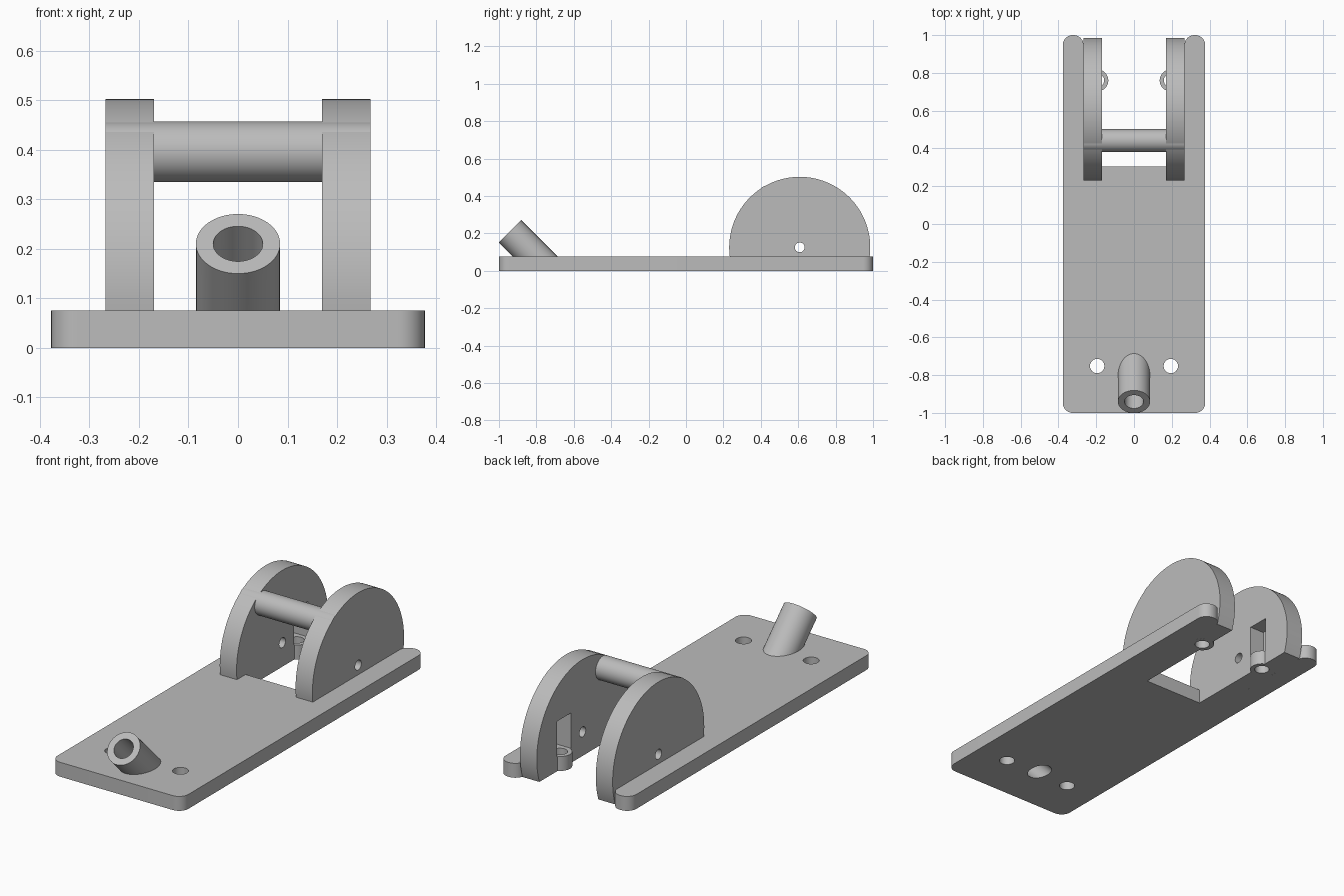
import bpy, bmesh
from math import sin, cos, pi, radians, atan2
from mathutils import Vector, Matrix

cube = bpy.data.objects.get("Cube")
if cube:
    bpy.data.objects.remove(cube, do_unlink=True)

grey = bpy.data.materials.new("plain_grey")
grey.use_nodes = True
grey.diffuse_color = (0.5, 0.5, 0.5, 1)
grey.node_tree.nodes["Principled BSDF"].inputs["Base Color"].default_value = (0.5, 0.5, 0.5, 1)

PLATE_TOP = 0.075
HALF_W, INNER, OUTER = 0.377, 0.17, 0.267      # plate half width, cheek faces
SLOT_Y = 0.305
DISC_Y, DISC_Z, DISC_R = 0.608, 0.125, 0.377


def add_object(name, bm):
    bmesh.ops.recalc_face_normals(bm, faces=bm.faces)
    mesh = bpy.data.meshes.new(name)
    bm.to_mesh(mesh)
    bm.free()
    mesh.materials.append(grey)
    obj = bpy.data.objects.new(name, mesh)
    bpy.context.collection.objects.link(obj)
    return obj


def prism(name, points, offset):
    """Extrude a closed planar outline by an offset."""
    bm = bmesh.new()
    face = bm.faces.new([bm.verts.new(p) for p in points])
    new = bmesh.ops.extrude_face_region(bm, geom=[face])["geom"]
    bmesh.ops.translate(bm, vec=offset, verts=[g for g in new if isinstance(g, bmesh.types.BMVert)])
    return add_object(name, bm)


def rod(name, start, end, radius, sides=64):
    start, end = Vector(start), Vector(end)
    axis = end - start
    place = Matrix.Translation((start + end) / 2) @ axis.to_track_quat('Z', 'Y').to_matrix().to_4x4()
    bm = bmesh.new()
    bmesh.ops.create_cone(bm, cap_ends=True, segments=sides, radius1=radius,
                          radius2=radius, depth=axis.length, matrix=place)
    return add_object(name, bm)


def box(name, low, high):
    low, high = Vector(low), Vector(high)
    place = Matrix.Translation((low + high) / 2) @ Matrix.Diagonal((*(high - low), 1))
    bm = bmesh.new()
    bmesh.ops.create_cube(bm, size=1, matrix=place)
    return add_object(name, bm)


def combine(target, tool, operation='DIFFERENCE'):
    """Apply a boolean and discard the tool object."""
    mod = target.modifiers.new("bool", 'BOOLEAN')
    mod.operation, mod.solver, mod.object = operation, 'EXACT', tool
    bpy.context.view_layer.objects.active = target
    bpy.ops.object.modifier_apply(modifier=mod.name)
    bpy.data.objects.remove(tool, do_unlink=True)


def arc(cx, cy, r, a0, a1, steps):
    angles = [a0 + (a1 - a0) * i / steps for i in range(steps + 1)]
    return [(cx + r * cos(a), cy + r * sin(a)) for a in angles]


# Base plate: rounded corners, open slot between two round-ended arms
r = 0.053
half = [(OUTER, SLOT_Y)]
half += arc(OUTER + r, 1 - r, r, pi, pi / 2, 10)
half += arc(HALF_W - r, 1 - r, r, pi / 2, 0, 10)
half += arc(HALF_W - r, -1 + r, r, 0, -pi / 2, 10)
outline = half + [(-x, y) for x, y in reversed(half)]
plate = prism("base_plate", [(x, y, 0) for x, y in outline], (0, 0, PLATE_TOP))

# Angled tube, open along its whole length and through the plate
mouth = Vector((0, -0.941, 0.21))
slope = Vector((0, 1, -1)).normalized()
tube = rod("angled_tube", mouth, mouth + slope * 0.5, 0.085)
combine(tube, box("trim", (-1, -2, -1), (1, 2, 0.04)))
for part in (tube, plate):
    combine(part, rod("bore", mouth - slope * 0.1, mouth + slope * 0.5, 0.05))

# Front screw holes
for side in (1, -1):
    combine(plate, rod("hole", (side * 0.195, -0.752, -0.1), (side * 0.195, -0.752, 0.2), 0.038, 48))

# Round cheeks, each with a pivot hole, a pocket and a screw boss
start = atan2(-DISC_Z, 0.356)
finish = pi - atan2(PLATE_TOP - DISC_Z, 0.374)
profile = [(SLOT_Y, 0)] + arc(DISC_Y, DISC_Z, DISC_R, start, finish, 80) + [(SLOT_Y, PLATE_TOP)]
cheeks = []
for side, label in ((1, "left"), (-1, "right")):
    cheek = prism(label + "_cheek", [(side * INNER, y, z) for y, z in profile],
                  (side * (OUTER - INNER), 0, 0))
    sx, sy, br = side * 0.194, 0.76, 0.058
    x0, x1 = sorted((side * 0.1, sx + side * br))
    combine(cheek, rod("pivot", (side * 0.1, DISC_Y, DISC_Z), (side * 0.4, DISC_Y, DISC_Z), 0.026, 48))
    combine(cheek, box("pocket", (x0, sy - br, PLATE_TOP), (x1, sy + br, 0.26)))
    combine(cheek, rod("boss", (sx, sy, 0), (sx, sy, PLATE_TOP), br), 'UNION')
    combine(cheek, rod("hole", (sx, sy, -0.1), (sx, sy, 0.2), 0.036, 48))
    cheeks.append(cheek)

# Cross bar joining the cheeks
bar = rod("cross_bar", (-OUTER, 0.441, 0.396), (OUTER, 0.441, 0.396), 0.061)

# Smooth curved surfaces, keep hard edges
bpy.ops.object.select_all(action='DESELECT')
for part in (plate, tube, bar, *cheeks):
    part.select_set(True)
bpy.context.view_layer.objects.active = plate
bpy.ops.object.shade_smooth_by_angle(angle=radians(30))
